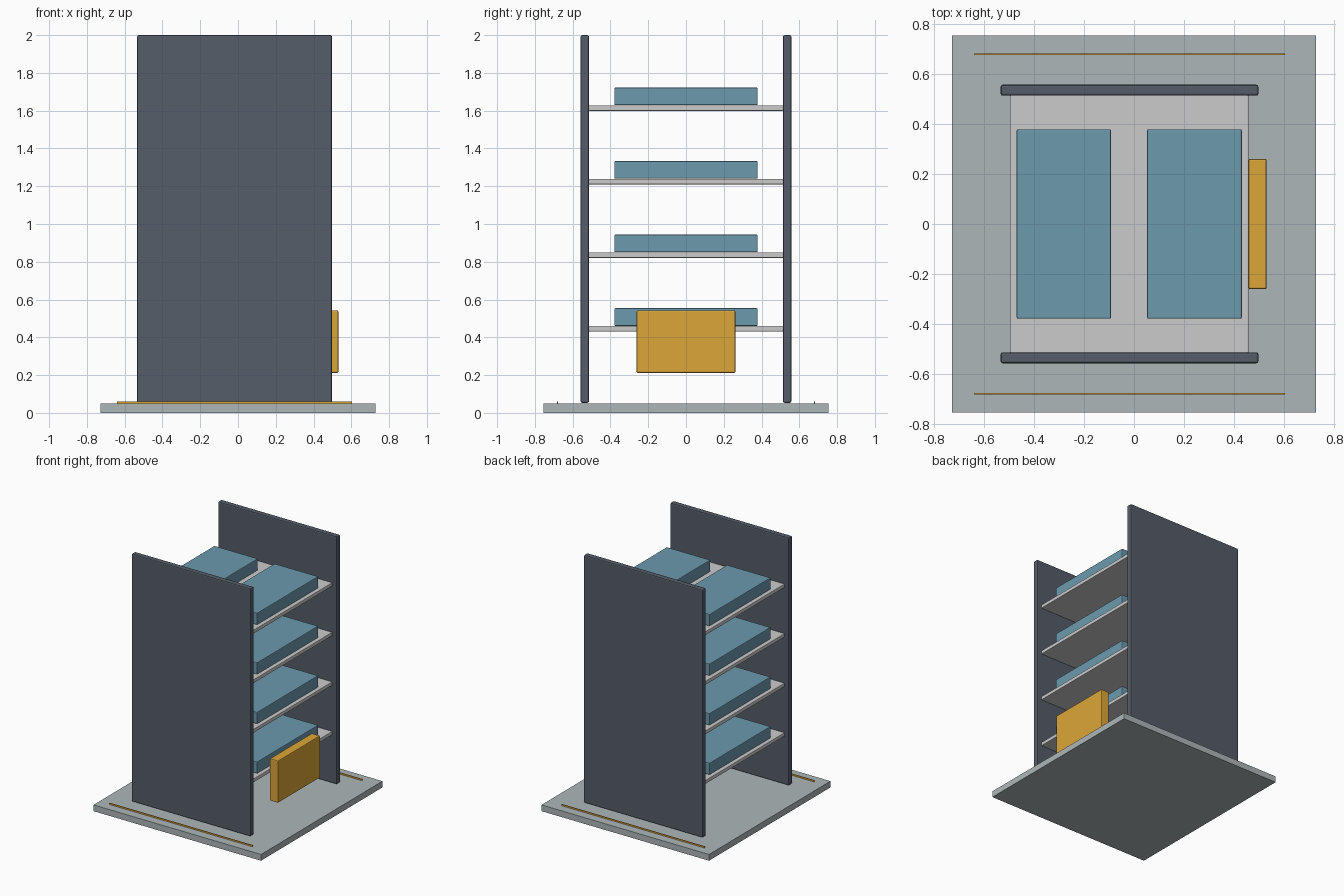
import bpy

if "Cube" in bpy.data.objects:
    bpy.data.objects.remove(bpy.data.objects["Cube"])


def material(name, rgb):
    m = bpy.data.materials.new(name)
    m.diffuse_color = (*rgb, 1)
    m.use_nodes = True
    m.node_tree.nodes["Principled BSDF"].inputs["Base Color"].default_value = m.diffuse_color
    return m


DARK = material("dark_slate", (0.09, 0.11, 0.14))
BLUE = material("dusty_blue", (0.15, 0.32, 0.42))
AMBER = material("amber", (0.72, 0.38, 0.04))
PALE = material("pale_grey", (0.42, 0.47, 0.48))


def box(name, x, y, z, mat=None, bevel=0.0):
    """Box from (min, max) ranges with an optional small chamfer."""
    lo, hi = zip(x, y, z)
    bpy.ops.mesh.primitive_cube_add(
        size=1, location=[(a + b) / 2 for a, b in zip(lo, hi)])
    o = bpy.context.object
    o.name = name
    o.scale = [b - a for a, b in zip(lo, hi)]
    bpy.ops.object.transform_apply(location=False, rotation=False, scale=True)
    if mat:
        o.data.materials.append(mat)
    if bevel:
        b = o.modifiers.new("edge", 'BEVEL')
        b.width = bevel
        b.segments = 2
    return o


# floor slab
box("base_slab", (-0.728, 0.728), (-0.754, 0.754), (0, 0.049), PALE)

# side panels and thin floor stripes, mirrored front and back
for side, s in (("front", -1), ("back", 1)):
    box(f"{side}_panel", (-0.534, 0.498), sorted((s * 0.514, s * 0.558)),
        (0.053, 2.0), DARK, 0.008)
    box(f"{side}_floor_stripe", (-0.64, 0.604), sorted((s * 0.677, s * 0.683)),
        (0.049, 0.06), AMBER)

# shelves, each carrying two trays
for i in range(4):
    z = 0.431 + 0.3895 * i
    box(f"shelf_{i + 1}", (-0.497, 0.459), (-0.516, 0.516), (z, z + 0.029),
        None, 0.004)
    for side, x in (("left", (-0.47, -0.092)), ("right", (0.053, 0.432))):
        box(f"{side}_tray_{i + 1}", x, (-0.379, 0.379), (z + 0.03, z + 0.123),
            BLUE, 0.005)

# control box on the right edge of the lowest shelf
box("control_box", (0.459, 0.531), (-0.261, 0.261), (0.212, 0.543), AMBER, 0.006)
